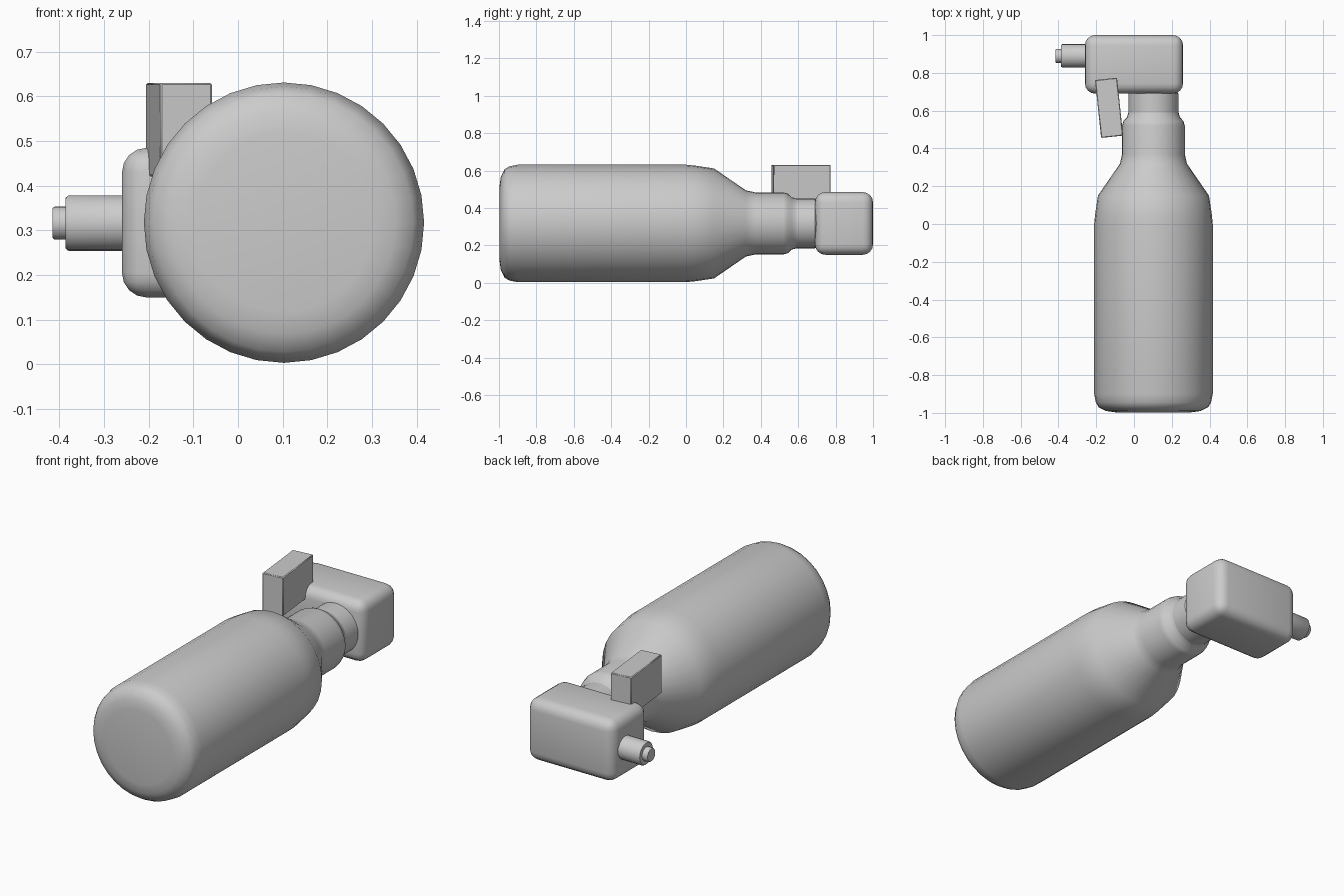
import bpy, bmesh, math
from mathutils import Matrix, Vector

if "Cube" in bpy.data.objects:
    bpy.data.objects.remove(bpy.data.objects["Cube"])

AX, AZ = 0.103, 0.317   # bottle axis, parallel to y


def finish(name, bm, angle=40):
    bmesh.ops.recalc_face_normals(bm, faces=bm.faces)
    me = bpy.data.meshes.new(name)
    bm.to_mesh(me)
    bm.free()
    ob = bpy.data.objects.new(name, me)
    bpy.context.collection.objects.link(ob)
    bpy.ops.object.select_all(action='DESELECT')
    ob.select_set(True)
    bpy.context.view_layer.objects.active = ob
    bpy.ops.object.shade_smooth_by_angle(angle=math.radians(angle))
    return ob


def lathe(name, profile, matrix, sides=32, angle=40):
    """Revolve (radius, height) points around local z, then place."""
    bm = bmesh.new()
    rings = []
    for r, h in profile:
        rings.append([bm.verts.new((r * math.cos(2 * math.pi * i / sides),
                                    r * math.sin(2 * math.pi * i / sides), h))
                      for i in range(sides)])
    for a, b in zip(rings, rings[1:]):
        for i in range(sides):
            j = (i + 1) % sides
            bm.faces.new((a[i], a[j], b[j], b[i]))
    bm.faces.new(rings[0])
    bm.faces.new(rings[-1])
    bm.transform(matrix)
    return finish(name, bm, angle)


def rounded_box(name, centre, size, bevel, segments, turn=0):
    bm = bmesh.new()
    bmesh.ops.create_cube(bm, size=1)
    bm.transform(Matrix.Diagonal((*size, 1)))
    bmesh.ops.bevel(bm, geom=bm.edges[:], offset=bevel, segments=segments,
                    profile=0.5, affect='EDGES')
    bm.transform(Matrix.Translation(Vector(centre)) @
                 Matrix.Rotation(math.radians(turn), 4, 'Z'))
    return finish(name, bm)


# Bottle lying along y
along_y = Matrix.Translation((AX, 0, AZ)) @ Matrix.Rotation(-math.pi / 2, 4, 'X')
lathe("bottle", [(0.2, -0.997), (0.25, -0.99), (0.29, -0.97), (0.305, -0.945),
                 (0.314, -0.90), (0.314, 0.0), (0.309, 0.05), (0.294, 0.15),
                 (0.177, 0.32), (0.166, 0.37), (0.166, 0.52), (0.159, 0.545),
                 (0.14, 0.565), (0.133, 0.59), (0.133, 0.50)], along_y, 32, 50)

# Collar between bottle and spray head
lathe("collar", [(0.133, 0.55), (0.133, 0.69), (0.12, 0.705), (0.12, 0.75)], along_y)

# Spray head
rounded_box("spray_head", (0, 0.845, AZ), (0.52, 0.31, 0.335), 0.055, 4)

# Nozzle pointing to -x
along_x = Matrix.Translation((0, 0.89, 0.316)) @ Matrix.Rotation(-math.pi / 2, 4, 'Y')
lathe("nozzle", [(0.062, 0.2), (0.062, 0.38), (0.057, 0.386)], along_x, 24)
lathe("nozzle_tip", [(0.037, 0.37), (0.037, 0.411), (0.033, 0.416)], along_x, 24)

# Trigger
rounded_box("trigger", (-0.132, 0.615, 0.525), (0.117, 0.308, 0.21), 0.004, 1, 6)
